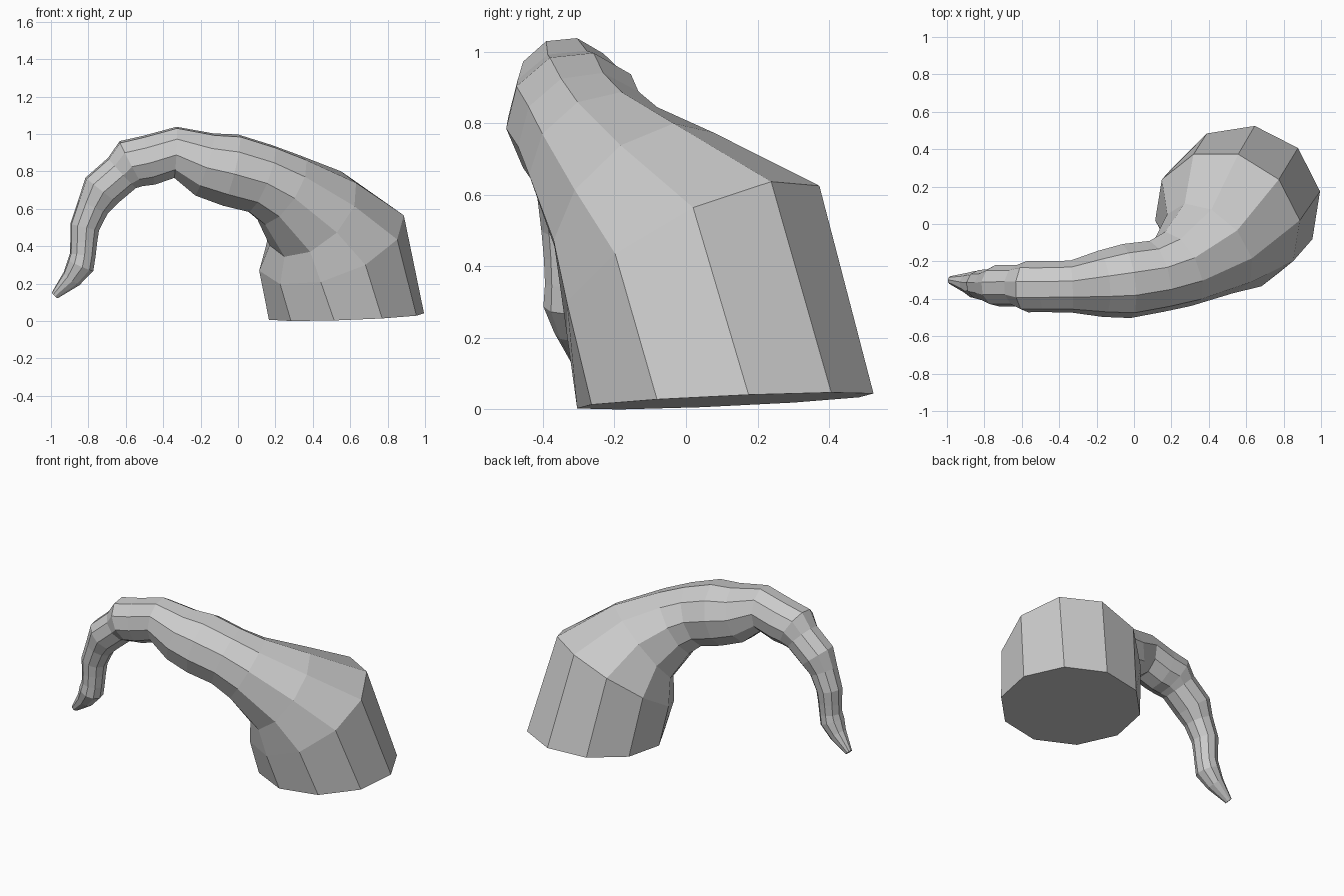
import bpy, bmesh, math
from mathutils import Vector

if "Cube" in bpy.data.objects:
    bpy.data.objects.remove(bpy.data.objects["Cube"])

SIDES = 10
# Spine of the horn: centre x, y, z and radius of each ring, base to tip
RINGS = [
    (.58, .11, .022, .42), (.50, .02, .415, .414), (.40, -.13, .57, .29),
    (.235, -.24, .70, .215), (.12, -.28, .76, .195), (-.04, -.305, .805, .20),
    (-.18, -.32, .835, .178), (-.335, -.335, .90, .14), (-.475, -.335, .858, .137),
    (-.57, -.335, .84, .138), (-.62, -.33, .79, .112), (-.73, -.33, .695, .112),
    (-.775, -.33, .61, .088), (-.82, -.325, .50, .080), (-.825, -.325, .42, .073),
    (-.83, -.325, .35, .070), (-.842, -.325, .295, .075), (-.89, -.315, .225, .055),
    (-.98, -.30, .135, .022),
]


def ring_normals(centres):
    # Mitre each ring between its two neighbouring spine segments
    seg = [(b - a).normalized() for a, b in zip(centres, centres[1:])]
    inner = [(a + b).normalized() for a, b in zip(seg, seg[1:])]
    return [Vector((-.035, -.045, 1)).normalized()] + inner + [seg[-1]]


def build_horn():
    bm = bmesh.new()
    centres = [Vector(r[:3]) for r in RINGS]
    phase = math.radians(9)
    u = Vector((math.cos(phase), math.sin(phase), 0))
    loops = []
    for c, n, ring in zip(centres, ring_normals(centres), RINGS):
        u = (u - n * u.dot(n)).normalized()
        v = n.cross(u)
        angles = [2 * math.pi * i / SIDES for i in range(SIDES)]
        loops.append([bm.verts.new(c + ring[3] * (u * math.cos(a) + v * math.sin(a)))
                      for a in angles])
    # Side walls between successive rings
    for lo, hi in zip(loops, loops[1:]):
        for i in range(SIDES):
            j = (i + 1) % SIDES
            bm.faces.new((lo[i], lo[j], hi[j], hi[i]))
    # Flat base and blunt tip
    bm.faces.new(loops[0][::-1])
    bm.faces.new(loops[-1])
    bmesh.ops.recalc_face_normals(bm, faces=bm.faces)
    # Rest the lowest corner on the ground
    low = min(v.co.z for v in bm.verts)
    bmesh.ops.translate(bm, verts=bm.verts, vec=(0, 0, -low))
    mesh = bpy.data.meshes.new("curved_horn")
    bm.to_mesh(mesh)
    bm.free()
    obj = bpy.data.objects.new("curved_horn", mesh)
    bpy.context.collection.objects.link(obj)


build_horn()
